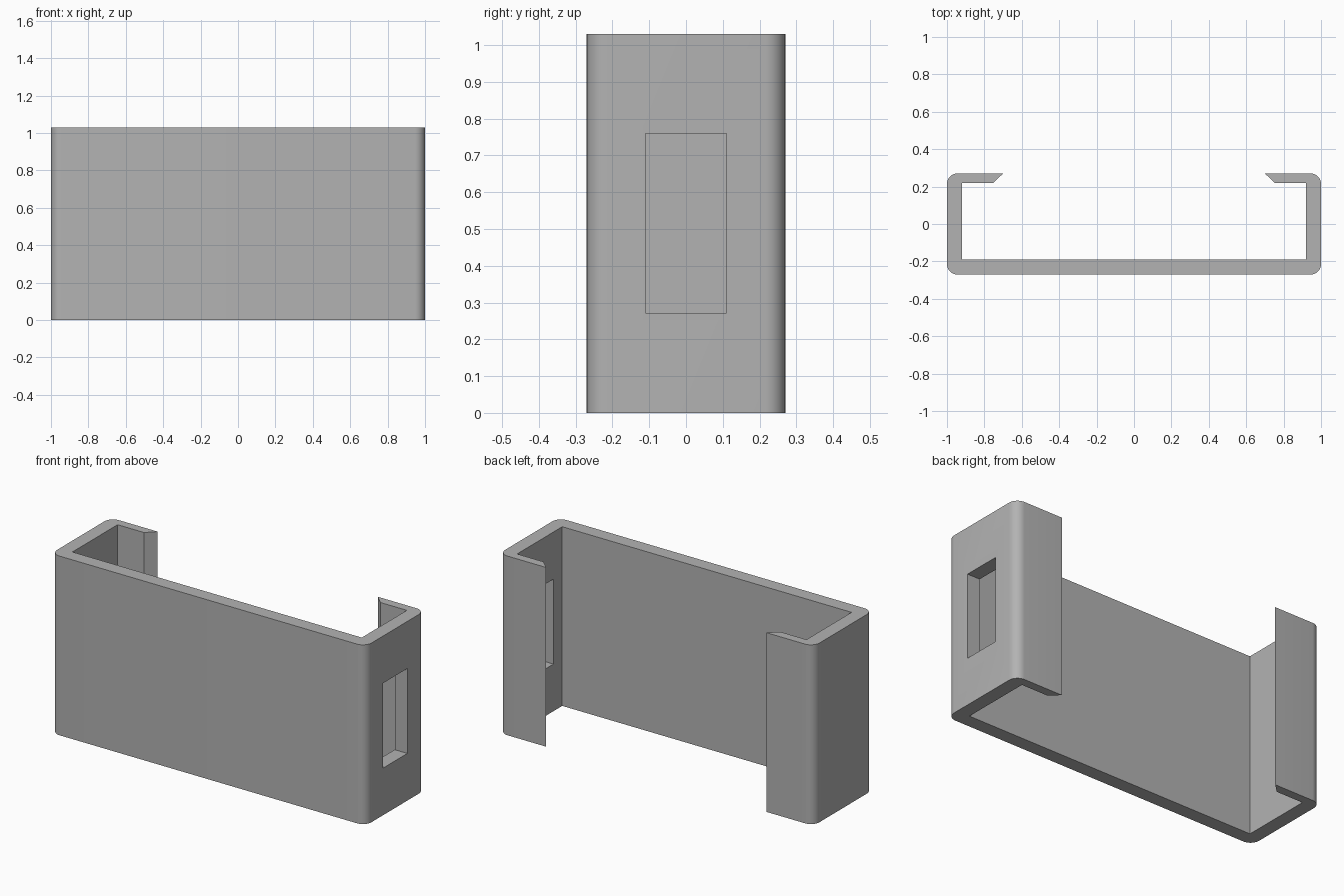
import bpy, bmesh, math

if "Cube" in bpy.data.objects:
    bpy.data.objects.remove(bpy.data.objects["Cube"])

HEIGHT, HALF_Y, RADIUS = 1.03, 0.27, 0.055

grey = bpy.data.materials.new("plain grey")
grey.diffuse_color = (0.45, 0.45, 0.45, 1)
grey.use_nodes = True
grey.node_tree.nodes["Principled BSDF"].inputs["Base Color"].default_value = grey.diffuse_color


def mesh_object(name, bm):
    bmesh.ops.recalc_face_normals(bm, faces=bm.faces[:])
    mesh = bpy.data.meshes.new(name)
    bm.to_mesh(mesh)
    bm.free()
    mesh.materials.append(grey)
    obj = bpy.data.objects.new(name, mesh)
    bpy.context.collection.objects.link(obj)
    return obj


def arc(cx, cy, start, steps=8):
    angles = [math.radians(start + 90 * i / steps) for i in range(steps + 1)]
    return [(cx + RADIUS * math.cos(a), cy + RADIUS * math.sin(a)) for a in angles]


# Right half of the C-shaped outline: outer wall with round corners, slanted lip, inner wall
cx, cy = 1 - RADIUS, HALF_Y - RADIUS
outer = arc(cx, -cy, -90) + arc(cx, cy, 0) + [(0.70, HALF_Y)]
inner = [(0.752, 0.22), (0.92, 0.22), (0.92, -0.19)]
right = outer + inner
profile = right + [(-x, y) for x, y in reversed(right)]

# Bracket body: outline raised to full height
bm = bmesh.new()
face = bm.faces.new([bm.verts.new((x, y, 0)) for x, y in profile])
raised = bmesh.ops.extrude_face_region(bm, geom=[face])["geom"]
bmesh.ops.translate(bm, vec=(0, 0, HEIGHT),
                    verts=[v for v in raised if isinstance(v, bmesh.types.BMVert)])
body = mesh_object("bracket_body", bm)

# Slot through the right wall only
bm = bmesh.new()
bmesh.ops.create_cube(bm, size=1)
bmesh.ops.scale(bm, vec=(0.3, 0.22, 0.488), verts=bm.verts[:])
bmesh.ops.translate(bm, vec=(0.96, 0, 0.515), verts=bm.verts[:])
cutter = mesh_object("slot_cutter", bm)
cutter.hide_render = True

cut = body.modifiers.new("slot", 'BOOLEAN')
cut.operation, cut.solver, cut.object = 'DIFFERENCE', 'EXACT', cutter
bpy.context.view_layer.objects.active = body
body.select_set(True)
cutter.select_set(False)
bpy.ops.object.modifier_apply(modifier=cut.name)
bpy.data.objects.remove(cutter)

# Smooth round corners, crisp edges elsewhere
bpy.ops.object.shade_smooth_by_angle(angle=math.radians(30))
